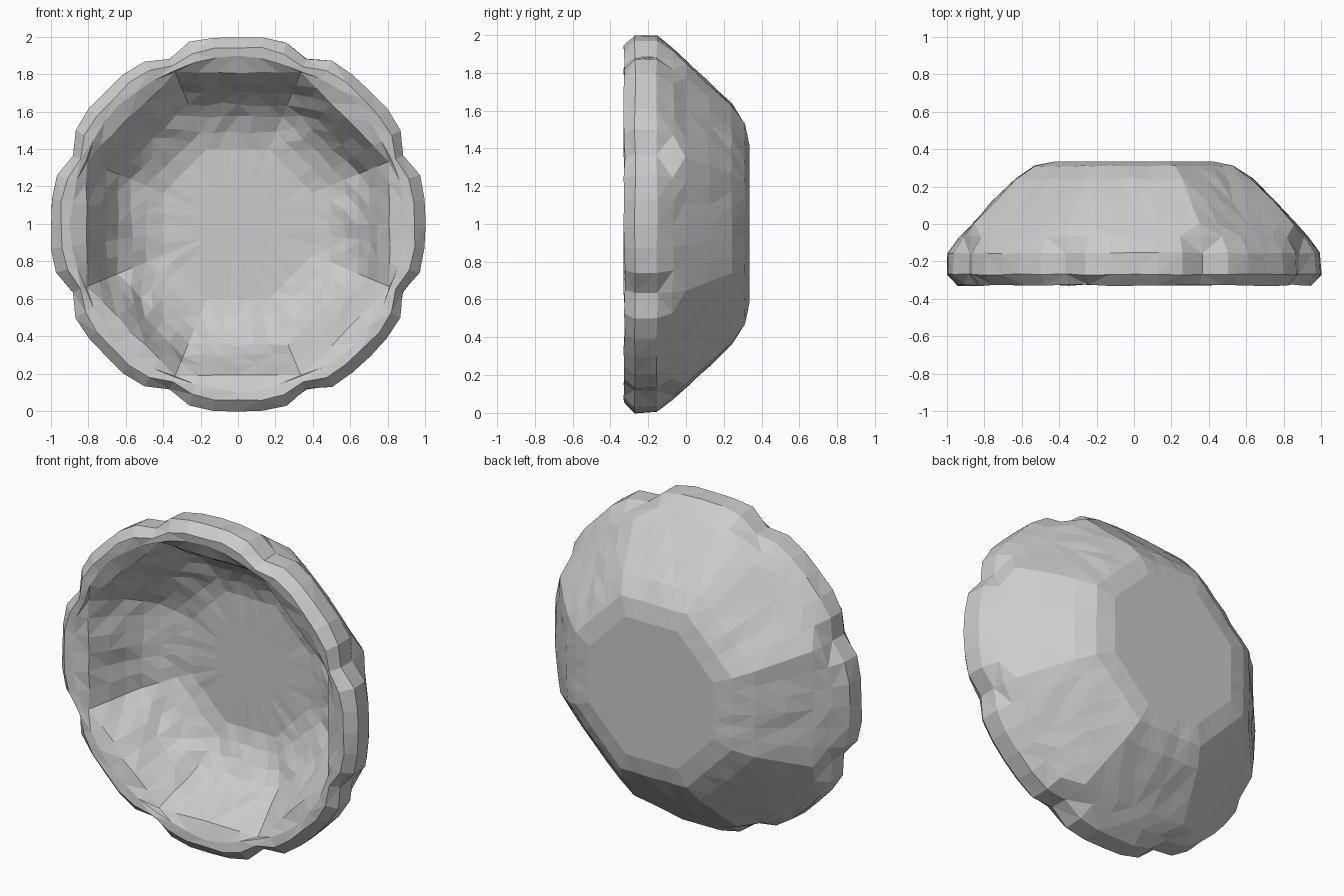
import bpy, bmesh, math, random

if "Cube" in bpy.data.objects:
    bpy.data.objects.remove(bpy.data.objects["Cube"])
random.seed(4)

SIDES, SUB = 8, 6            # eight lobes, six faces per lobe
N = SIDES * SUB

def oct_r(a, w=1.0):
    # octagonal section (w=1) blended towards a circle (w=0), at 0, 7.5, 15, 22.5 degrees
    return [a * (1 + w * (1 / math.cos(math.radians(d)) - 1)) for d in (0, 7.5, 15, 22.5)]

# rings from inner floor, over the scalloped rim, to the back: (y, radii, wobble)
rings = [
    (0.125, oct_r(0.20), 0),
    (0.125, oct_r(0.40), 0.003),
    (0.10, oct_r(0.49), 0.006),
    (0.055, oct_r(0.57), 0.010),
    (0.0, oct_r(0.64), 0.010),
    (-0.08, oct_r(0.70), 0.010),
    (-0.18, oct_r(0.75), 0.010),
    (-0.285, oct_r(0.81), 0.006),
    (-0.32, [0.90, 0.895, 0.89, 0.885], 0.006),
    (-0.327, [0.945, 0.95, 0.945, 0.91], 0.005),
    (-0.27, [1.0, 1.006, 1.005, 0.955], 0.004),
    (-0.155, [0.995, 1.0, 1.0, 0.955], 0.004),
    (-0.07, [0.93, 0.935, 0.945, 0.945], 0.006),
    (0.0, oct_r(0.865, 0.8), 0.006),
    (0.12, oct_r(0.755, 0.75), 0.006),
    (0.24, oct_r(0.635, 0.8), 0.005),
    (0.31, oct_r(0.53), 0.003),
    (0.335, oct_r(0.42), 0),
    (0.335, oct_r(0.20), 0),
]

bm = bmesh.new()
loops = []
for y, radii, j in rings:
    loop = []
    for i in range(N):
        s = i % SUB
        r = radii[min(s, SUB - s)] + random.uniform(-j, j)
        a = 2 * math.pi * i / N
        loop.append(bm.verts.new((r * math.sin(a), y + random.uniform(-j, j), 1 + r * math.cos(a))))
    loops.append(loop)
for a, b in zip(loops, loops[1:]):
    for i in range(N):
        n = (i + 1) % N
        bm.faces.new((a[i], a[n], b[n], b[i]))

# flat inner floor and back
bm.faces.new(loops[0])
bm.faces.new(loops[-1])
bmesh.ops.recalc_face_normals(bm, faces=bm.faces[:])
bmesh.ops.triangulate(bm, faces=bm.faces[:])

me = bpy.data.meshes.new("scalloped_bowl")
bm.to_mesh(me)
bm.free()
bpy.context.collection.objects.link(bpy.data.objects.new("scalloped_bowl", me))
